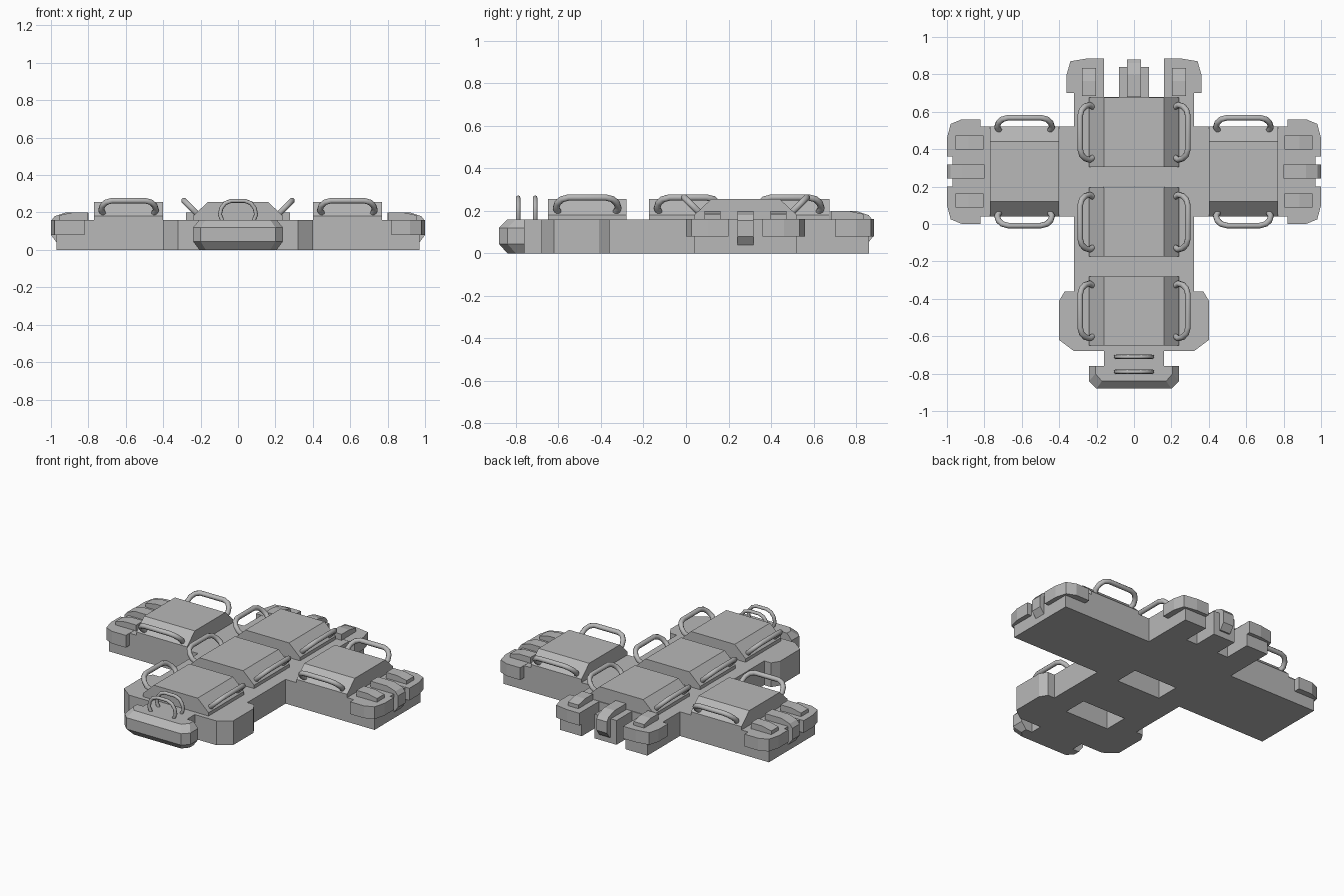
import bpy, bmesh
from mathutils import Vector

if "Cube" in bpy.data.objects:
    bpy.data.objects.remove(bpy.data.objects["Cube"], do_unlink=True)

grey = bpy.data.materials.new("hull grey")
grey.use_nodes = True
grey.diffuse_color = (0.48, 0.48, 0.48, 1)
grey.node_tree.nodes["Principled BSDF"].inputs["Base Color"].default_value = (0.48, 0.48, 0.48, 1)

X, Y, Z = Vector((1, 0, 0)), Vector((0, 1, 0)), Vector((0, 0, 1))
ARM_Y, DECK = 0.28, 0.16


def prism(name, profile, u, v, w, origin, depth):
    """Extrude a profile drawn on axes u, v by depth along w."""
    bm = bmesh.new()
    verts = [bm.verts.new(Vector(origin) + u * a + v * b) for a, b in profile]
    face = bm.faces.new(verts)
    moved = bmesh.ops.extrude_face_region(bm, geom=[face])["geom"]
    bmesh.ops.translate(bm, vec=w * depth, verts=[g for g in moved if isinstance(g, bmesh.types.BMVert)])
    bmesh.ops.recalc_face_normals(bm, faces=bm.faces)
    mesh = bpy.data.meshes.new(name)
    bm.to_mesh(mesh)
    bm.free()
    mesh.materials.append(grey)
    obj = bpy.data.objects.new(name, mesh)
    bpy.context.collection.objects.link(obj)
    return obj


def handle(name, centre, along, rise, half, height, radius):
    """Rounded grab handle swept along a curve."""
    side = [(half - 0.02, 0), (half, height * 0.4), (half - 0.008, height * 0.68),
            (half - 0.028, height * 0.9), (half - 0.06, height)]
    path = side + [(-a, b) for a, b in reversed(side)]
    curve = bpy.data.curves.new(name, "CURVE")
    curve.dimensions = "3D"
    curve.bevel_depth = radius
    curve.bevel_resolution = 2
    curve.use_fill_caps = True
    spline = curve.splines.new("POLY")
    spline.points.add(len(path) - 1)
    for p, (a, b) in zip(spline.points, path):
        p.co = (*(Vector(centre) + along * a + rise * b), 1)
        p.radius = 1
    spline.use_smooth = True
    curve.materials.append(grey)
    obj = bpy.data.objects.new(name, curve)
    bpy.context.collection.objects.link(obj)


# Cross-shaped hull, drawn as one half and mirrored
half = [(0.16, -0.78), (0.16, -0.68), (0.32, -0.68), (0.40, -0.62), (0.40, -0.41), (0.37, -0.36),
        (0.32, -0.36), (0.32, 0.04), (0.97, 0.04), (0.97, 0.52), (0.32, 0.52), (0.32, 0.86),
        (0.16, 0.86), (0.16, 0.68), (0.08, 0.68), (0.08, 0.84)]
hull = prism("hull", half + [(-x, y) for x, y in reversed(half)], X, Y, Z, (0, 0, 0), DECK)

# Square wells opening under the two front pads
for i, y in enumerate((-0.44, 0.04)):
    well = [(-0.16, y), (0.16, y), (0.16, y + 0.16), (-0.16, y + 0.16)]
    cutter = prism(f"well_cutter_{i}", well, X, Y, Z, (0, 0, -0.1), 0.4)
    cutter.hide_render = True
    cutter.hide_viewport = True
    cutter.display_type = "WIRE"
    mod = hull.modifiers.new("well", "BOOLEAN")
    mod.operation = "DIFFERENCE"
    mod.object = cutter

# Nose block with chamfered front
nose = prism("nose", [(-0.24, -0.76), (-0.24, -0.84), (-0.20, -0.88), (0.20, -0.88),
                      (0.24, -0.84), (0.24, -0.76)], X, Y, Z, (0, 0, 0), DECK)
bm = bmesh.new()
bm.from_mesh(nose.data)
for z in (0.045, 0.12):
    bmesh.ops.bisect_plane(bm, geom=bm.verts[:] + bm.edges[:] + bm.faces[:],
                           plane_co=(0, 0, z), plane_no=Z)
for v in bm.verts:
    if v.co.z < 0.01 or v.co.z > 0.15:
        v.co.x *= 0.86
        if v.co.y < -0.8:
            v.co.y += 0.04
bm.to_mesh(nose.data)
bm.free()

# Sloped pads with a pair of tilted handles each
pad_profile = [(-0.24, 0), (-0.24, 0.022), (-0.16, 0.097), (0.16, 0.097), (0.24, 0.022), (0.24, 0)]
pads = [("front", 0, -0.465, Y, X), ("middle", 0, 0.01, Y, X), ("rear", 0, 0.49, Y, X),
        ("left", 0.585, ARM_Y, X, Y), ("right", -0.585, ARM_Y, X, Y)]
for name, x, y, along, across in pads:
    centre = Vector((x, y, DECK))
    prism(f"{name}_pad", pad_profile, across, Z, along, centre - along * 0.185, 0.37)
    for s in (-1, 1):
        base = centre + across * (0.205 * s) + Z * 0.02
        handle(f"{name}_handle_{'b' if s > 0 else 'a'}", base, along,
               (across * s + Z).normalized(), 0.147, 0.118, 0.016)

# Upright handles on the nose
for i, y in enumerate((-0.79, -0.71)):
    handle(f"nose_handle_{i}", (0, y, DECK - 0.02), X, Z, 0.097, 0.122, 0.011)

# Arm tips and tail: corner guards, raised cleats and a central rib
guard = [(0, 0.08), (0.18, 0.08), (0.18, 0.18), (0.16, 0.255), (0.10, 0.28), (0, 0.28)]
cleat = [(0, 0), (0, 0.04), (0.08, 0.04), (0.15, 0.025), (0.15, 0)]
rib = [(0, 0.14), (0, 0.2), (0.12, 0.2), (0.18, 0.18), (0.20, 0.155), (0.20, 0.08), (0.17, 0.04), (0.14, 0.04)]
tail_guard = [(0, 0.16), (0.185, 0.16), (0.185, 0.25), (0.17, 0.34), (0.10, 0.36), (0, 0.36)]
ends = [("left", X, Y, Vector((0.82, ARM_Y, 0)), guard, 0.155),
        ("right", -X, Y, Vector((-0.82, ARM_Y, 0)), guard, 0.155),
        ("tail", Y, X, Vector((0, 0.70, 0)), tail_guard, 0.24)]
for name, out, across, origin, outline, offset in ends:
    for s in (-1, 1):
        tag = f"{name}_{'b' if s > 0 else 'a'}"
        prism(f"{tag}_guard", outline, out, across * s, Z, origin + Z * 0.08, 0.081)
        prism(f"{tag}_cleat", cleat, out, Z, across,
              origin + across * (offset * s - 0.038) + Z * DECK - out * 0.015, 0.076)
    prism(f"{name}_rib", rib, out, Z, across, origin - across * 0.038 - out * 0.02, 0.076)
